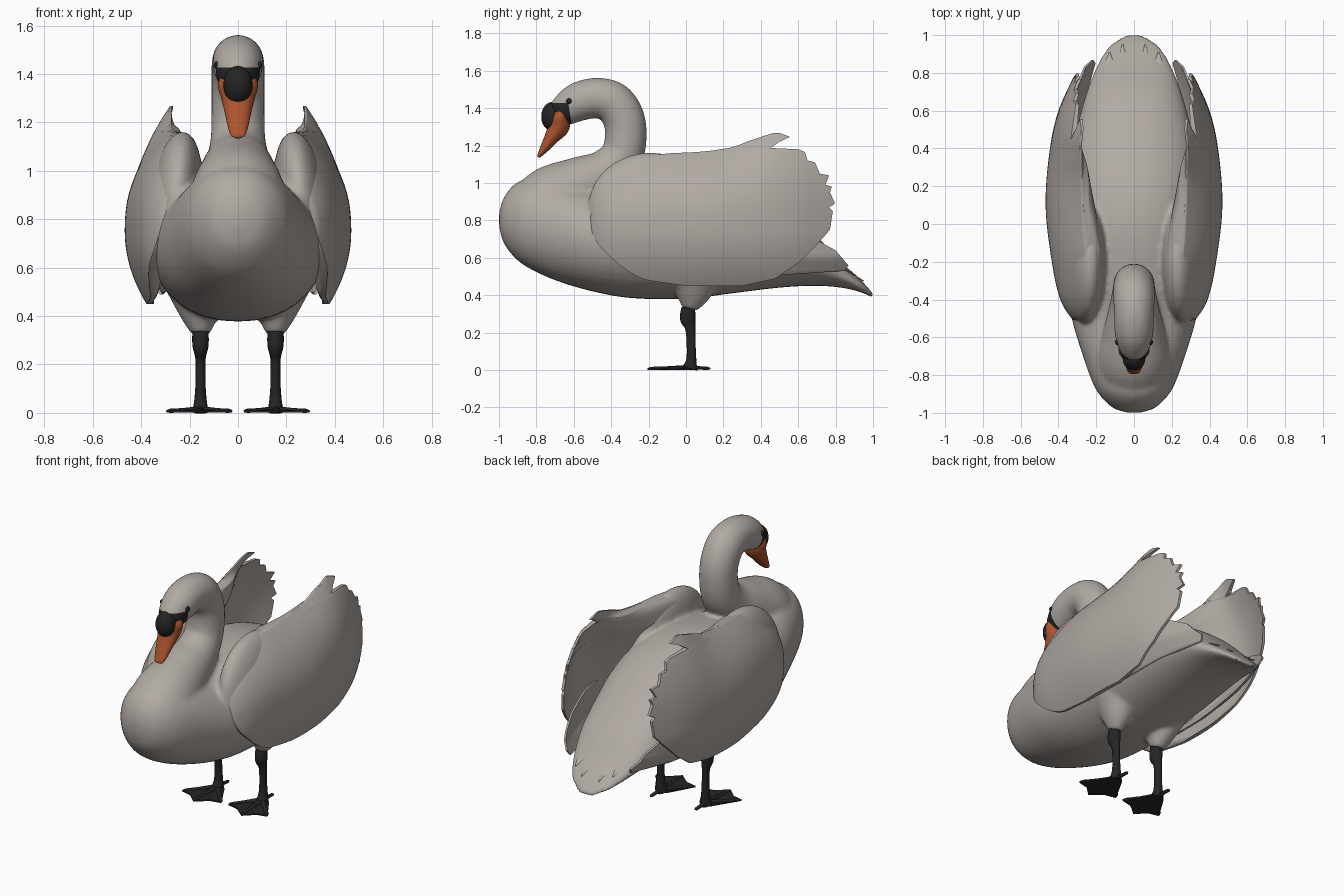
import bpy, bmesh, math
from mathutils import Vector

if "Cube" in bpy.data.objects:
    bpy.data.objects.remove(bpy.data.objects["Cube"])


def mat(name, col):
    m = bpy.data.materials.new(name)
    m.diffuse_color = (*col, 1)
    m.use_nodes = True
    m.node_tree.nodes["Principled BSDF"].inputs["Base Color"].default_value = m.diffuse_color
    return m


PLUMAGE = mat("plumage white", (0.44, 0.40, 0.37))
BLACK = mat("dark skin", (0.018, 0.018, 0.018))
ORANGE = mat("bill orange", (0.42, 0.09, 0.027))


def lin(t, x):
    """Piecewise linear lookup."""
    if x <= t[0][0]:
        return t[0][1]
    for (a, p), (b, q) in zip(t, t[1:]):
        if x <= b:
            return p + (q - p) * (x - a) / (b - a)
    return t[-1][1]


def cub(t, x):
    """Smooth lookup through the same kind of table."""
    if x <= t[0][0]:
        return t[0][1]
    if x >= t[-1][0]:
        return t[-1][1]
    i = max(k for k in range(len(t) - 1) if t[k][0] <= x)

    def slope(k):
        a, b = t[max(k - 1, 0)], t[min(k + 1, len(t) - 1)]
        return (b[1] - a[1]) / (b[0] - a[0])
    h = t[i + 1][0] - t[i][0]
    s = (x - t[i][0]) / h
    return ((2*s**3 - 3*s*s + 1) * t[i][1] + (s**3 - 2*s*s + s) * h * slope(i)
            + (3*s*s - 2*s**3) * t[i + 1][1] + (s**3 - s*s) * h * slope(i + 1))


def finish(name, bm, material, angle=50):
    bmesh.ops.recalc_face_normals(bm, faces=bm.faces[:])
    me = bpy.data.meshes.new(name)
    bm.to_mesh(me)
    bm.free()
    me.materials.append(material)
    me.shade_smooth()
    me.set_sharp_from_angle(angle=math.radians(angle))
    ob = bpy.data.objects.new(name, me)
    bpy.context.collection.objects.link(ob)
    return ob


def add_loft(bm, rings):
    vs = [[bm.verts.new(p) for p in r] for r in rings]
    n = len(rings[0])
    for a, b in zip(vs, vs[1:]):
        for i in range(n):
            j = (i + 1) % n
            bm.faces.new((a[i], a[j], b[j], b[i]))
    bm.faces.new(vs[0])
    bm.faces.new(vs[-1])


def tube_rings(pts, n=20, sub=5):
    """Rings along a path in the yz plane; pts = (x, y, z, rx, rn)."""
    tabs = [[(i, p[k]) for i, p in enumerate(pts)] for k in range(5)]
    m = (len(pts) - 1) * sub
    P = [[cub(t, i / sub) for t in tabs] for i in range(m + 1)]
    rings = []
    for i, (x, y, z, rx, rn) in enumerate(P):
        a, b = P[max(i - 1, 0)], P[min(i + 1, m)]
        d = Vector((0, b[1] - a[1], b[2] - a[2])).normalized()
        nrm = Vector((0, -d.z, d.y))
        rings.append([Vector((x, y, z)) + nrm * rn * math.sin(t) + Vector((rx * math.cos(t), 0, 0))
                      for t in (2 * math.pi * k / n for k in range(n))])
    return rings


def tube(name, pts, material, n=20, sub=5):
    bm = bmesh.new()
    add_loft(bm, tube_rings(pts, n, sub))
    return finish(name, bm, material)


def add_ball(bm, c, r, lean=0):
    for v in bmesh.ops.create_uvsphere(bm, u_segments=32, v_segments=20, radius=1)["verts"]:
        v.co = Vector([c[i] + v.co[i] * r[i] for i in range(3)]) + Vector((lean * v.co.z, 0, 0))


def ball(name, c, r, material):
    bm = bmesh.new()
    add_ball(bm, c, r)
    return finish(name, bm, material)


# Body stations: y, bottom, top, half width
BODY = [(-1.0, .77, .84, .03), (-.98, .69, .91, .10), (-.92, .605, .99, .17), (-.85, .55, 1.02, .215),
        (-.7, .48, 1.02, .27), (-.5, .42, .98, .33), (-.3, .385, 1.02, .36), (0, .38, 1.04, .37),
        (.25, .41, .98, .355), (.5, .44, .84, .305), (.7, .45, .71, .25), (.85, .437, .56, .19),
        (.95, .41, .465, .125), (.998, .385, .41, .05)]
T = [[(s[0], s[k]) for s in BODY] for k in (1, 2, 3)]
rings = []
for i in range(61):
    y = -.999 * math.cos(math.pi * i / 60)
    lo, hi, w = (cub(t, y) for t in T)
    rings.append([(w * math.copysign(abs(math.cos(a)) ** .9, math.cos(a)), y,
                   (lo + hi) / 2 + (hi - lo) / 2 * math.sin(a))
                  for a in (2 * math.pi * k / 40 for k in range(40))])
bm = bmesh.new()
add_loft(bm, rings)

# S-shaped neck and head: y, z, radius
NECK = [(-.80, .80, .20), (-.70, .90, .20), (-.56, .98, .165), (-.43, 1.05, .132), (-.345, 1.14, .115),
        (-.322, 1.25, .112), (-.335, 1.35, .112), (-.39, 1.43, .112), (-.48, 1.454, .108),
        (-.57, 1.435, .105), (-.64, 1.395, .090), (-.69, 1.36, .068)]
add_loft(bm, tube_rings([(0, y, z, r * .98, r) for y, z, r in NECK], 28))

# Feathered thighs and the rounded wing shoulders flow into the trunk
for s in (-1, 1):
    add_loft(bm, tube_rings([(s * .165, .05, .50, .13, .14), (s * .16, .035, .40, .08, .095),
                             (s * .155, .02, .325, .038, .042)], 20))
    add_ball(bm, (s * .26, -.19, .865), (.112, .335, .298), -s * .03)

# Fuse, then cut and colour the dark face mask
tmp = finish("body", bm, PLUMAGE)
md = tmp.modifiers.new("fuse", 'REMESH')
md.mode, md.voxel_size = 'VOXEL', .012
sm = tmp.modifiers.new("soften", 'SMOOTH')
sm.factor, sm.iterations = .5, 8
dg = bpy.context.evaluated_depsgraph_get()
me = bpy.data.meshes.new_from_object(tmp.evaluated_get(dg))
bpy.data.objects.remove(tmp)
bm = bmesh.new()
bm.from_mesh(me)
for co, no in (((0, 0, 1.428), (0, 0, 1)), ((0, -.625, 1.4), (0, 1, .15))):
    bmesh.ops.bisect_plane(bm, geom=bm.verts[:] + bm.edges[:] + bm.faces[:],
                           plane_co=co, plane_no=no, dist=1e-5)
for f in bm.faces:
    c = f.calc_center_median()
    mask = 1.30 < c.z < 1.428 and c.y + .625 + .15 * (c.z - 1.4) < 0
    f.material_index = 1 if mask else 0
body = finish("body_neck_and_head", bm, PLUMAGE, 70)
body.data.materials.append(BLACK)

# Bill, knob and eyes
tube("bill", [(0, -.665, 1.388, .074, .040), (0, -.672, 1.35, .083, .052), (0, -.682, 1.30, .070, .058),
              (0, -.717, 1.245, .056, .040), (0, -.757, 1.185, .043, .024), (0, -.783, 1.148, .030, .012),
              (0, -.789, 1.137, .014, .006)], ORANGE)
ball("bill_knob", (0, -.714, 1.355), (.060, .060, .078), BLACK)

# Wings: rows stacked in z, running from a front edge to a serrated rear edge
FRONT = [(.45, 0), (.476, -.19), (.53, -.31), (.65, -.45), (.73, -.5), (.82, -.52), (.95, -.5), (1.06, -.42),
         (1.13, -.28), (1.155, -.17), (1.167, .10), (1.19, .25), (1.23, .35), (1.268, .47)]
BACK = [(.45, .30), (.487, .476), (.58, .61), (.67, .70), (.75, .77), (.85, .785), (.87, .765), (.89, .797),
        (.95, .77), (.98, .78), (.99, .745), (1.04, .765), (1.05, .715), (1.11, .69), (1.12, .65),
        (1.165, .636), (1.18, .60), (1.187, .45), (1.22, .50), (1.246, .556), (1.268, .50)]
TOP = [(-.52, .84), (-.5, .95), (-.42, 1.06), (-.28, 1.13), (-.15, 1.163), (.1, 1.167), (.25, 1.19),
       (.35, 1.23), (.48, 1.27), (.8, 1.24)]
WIDE = [(-.52, .29), (-.5, .33), (-.4, .39), (-.2, .435), (.1, .468), (.4, .445), (.6, .40), (.8, .31), (.9, .26)]
DROP = [(-.52, .06), (-.4, .15), (-.1, .19), (.2, .18), (.5, .15), (.8, .10)]
THICK = [(-.52, .14), (-.3, .18), (0, .18), (.25, .13), (.45, .03), (.6, .01), (.9, .008)]
LOW = [(.45, .10), (.6, .5), (.75, .85), (.95, 1)]


def wing_front(z):
    return cub(FRONT, z) if .476 < z < 1.06 else lin(FRONT, z)


def wing_x(y, z):
    if z < .75:
        return cub(WIDE, y) - 1.0 * (.75 - z) ** 2
    s = (z - .75) / max(cub(TOP, y) - .75, .05)
    return cub(WIDE, y) - cub(DROP, y) * min(s, 1.05) ** 2.4


def wing_t(y, z):
    nose = math.sqrt(min(max((y - wing_front(z)) / .13, 0), 1))
    crest = math.sqrt(min(max((cub(TOP, y) - z) / .12, 0), 1))
    return .01 + cub(THICK, y) * cub(LOW, z) * nose * crest


def sheet(name, side, front, back, xo, th, n=36, rows=60):
    z0, z1 = back[0][0], back[-1][0]
    zs = {round(z0 + (z1 - z0) * i / rows, 4) for i in range(rows + 1)} | {p[0] for p in back}
    rings = []
    for z in sorted(zs):
        a, b = front(z), lin(back, z)
        ys = [a + (b - a) * (i / n) ** 1.5 for i in range(n + 1)]
        rings.append([(side * xo(y, z), y, z) for y in ys]
                     + [(side * (xo(y, z) - th(y, z)), y, z) for y in reversed(ys)])
    bm = bmesh.new()
    add_loft(bm, rings)
    return finish(name, bm, PLUMAGE)


PRIM_B = [(.49, .25), (.51, .55), (.53, .85), (.56, .868), (.58, .85), (.64, .80), (.70, .69), (.76, .5)]
PRIM_X = [(0, .39), (.3, .385), (.5, .36), (.7, .315), (.87, .25)]

for side, tag in ((-1, "left"), (1, "right")):
    sheet(tag + "_wing", side, wing_front, BACK, wing_x, wing_t)
    sheet(tag + "_flight_feathers", side, lambda z: .37 * (z - .49), PRIM_B,
          lambda y, z: cub(PRIM_X, y) - .6 * max(.6 - z, 0), lambda y, z: .012, 16, 12)
    ball(tag + "_eye", (side * .086, -.625, 1.437), (.014, .016, .016), BLACK)

    # Loose tail feathers
    for k, (x0, x1, y1, z1) in enumerate(((.06, .06, .95, .475), (.12, .13, .91, .505))):
        tube(f"{tag}_tail_feather_{k}", [(side * x0, .66, .60, .04, .008), (side * x1, .82, .55, .03, .006),
                                        (side * x1, y1, z1, .004, .003)], PLUMAGE, 10)

    # Leg, toes and web
    x = side * .155
    tube(tag + "_leg", [(x, .012, .335, .034, .036), (x, .010, .275, .033, .042), (x, .024, .22, .021, .028),
                        (x, .028, .12, .021, .024), (x, .028, .05, .026, .028), (x, .02, .005, .034, .042)], BLACK)
    tips = [(-.13, -.13), (.012, -.205), (.14, -.13)]
    bm = bmesh.new()
    for dx, y in tips + [(0, .13)]:
        a, b = Vector((x, .02, .014)), Vector((x + side * dx, y, .008))
        d = (b - a).normalized()
        p = Vector((-d.y, d.x, 0)).normalized()
        add_loft(bm, [[a.lerp(b, t) + p * r * math.cos(q) + Vector((0, 0, r * .8 * math.sin(q)))
                       for q in (2 * math.pi * k / 10 for k in range(10))]
                      for t, r in ((0, .018), (.5, .012), (.9, .011), (1, .004))])
    web = [(0, .05), (-.04, .03), tips[0], (-.06, -.145), tips[1], (.075, -.145), tips[2], (.04, .03)]
    lo, hi = ([bm.verts.new((x + side * a, b, z)) for a, b in web] for z in (.001, .010))
    bm.faces.new(lo)
    bm.faces.new(hi)
    for i in range(len(web)):
        j = (i + 1) % len(web)
        bm.faces.new((lo[i], lo[j], hi[j], hi[i]))
    for v in bm.verts:
        v.co.z = max(v.co.z, 0)
    finish(tag + "_foot", bm, BLACK, 40)
